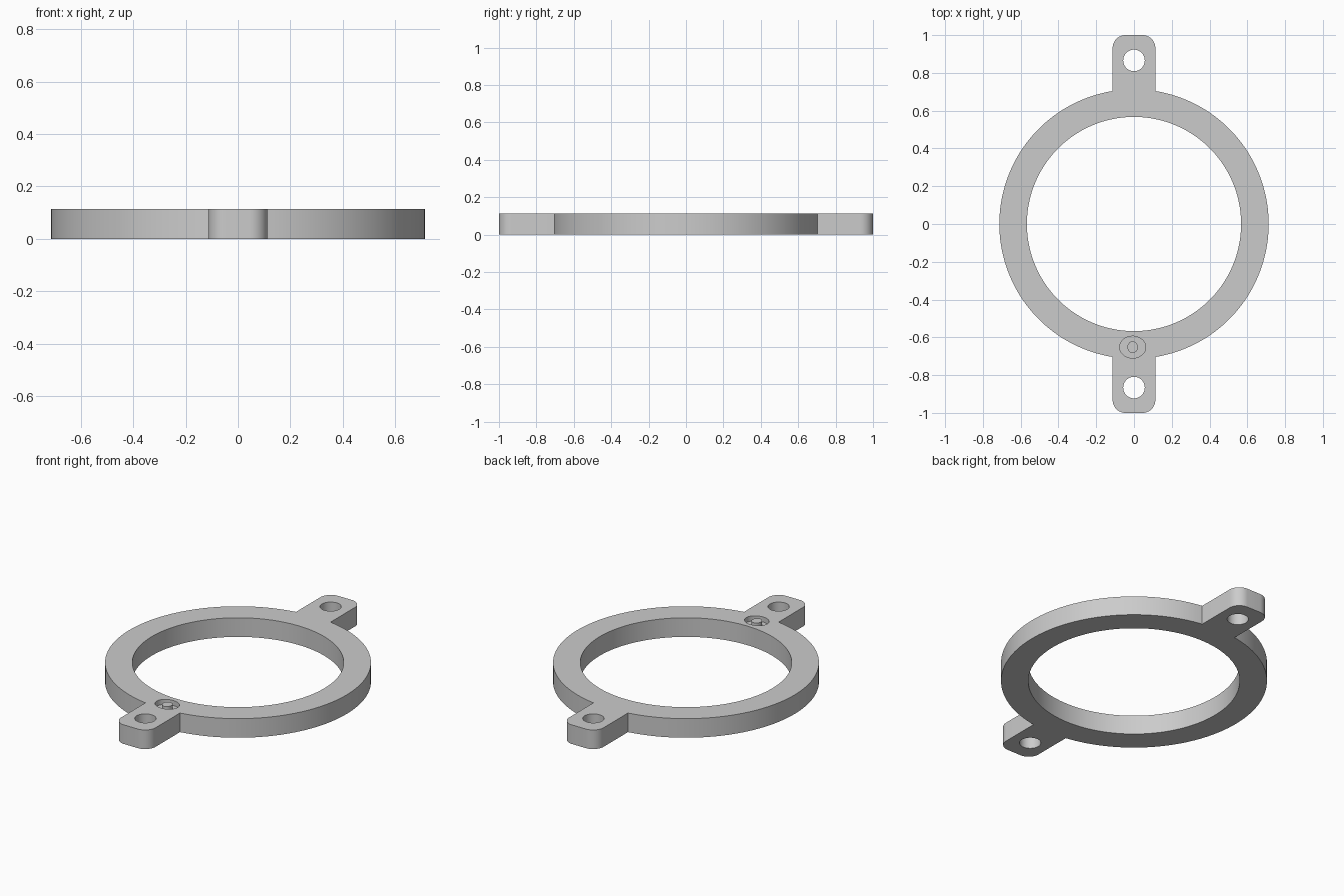
import bpy
import math

HEIGHT = 0.113

old = bpy.data.objects.get("Cube")
if old:
    bpy.data.objects.remove(old, do_unlink=True)

grey = bpy.data.materials.new("plain grey")
grey.use_nodes = True
grey.diffuse_color = (0.6, 0.6, 0.6, 1)
grey.node_tree.nodes["Principled BSDF"].inputs["Base Color"].default_value = (0.6, 0.6, 0.6, 1)


def cylinder(name, x, y, rx, ry, z0, z1, sides=64):
    bpy.ops.mesh.primitive_cylinder_add(vertices=sides, radius=1, depth=1,
                                        location=(x, y, (z0 + z1) / 2))
    obj = bpy.context.object
    obj.name = name
    obj.scale = (rx, ry, z1 - z0)
    bpy.ops.object.transform_apply(location=True, rotation=True, scale=True)
    obj.data.materials.append(grey)
    return obj


def lug(name, side):
    """Mounting tab with its two outer upright edges rounded."""
    inner, outer = 0.64, 1.0
    bpy.ops.mesh.primitive_cube_add(size=1, location=(0, side * (inner + outer) / 2, HEIGHT / 2))
    obj = bpy.context.object
    obj.name = name
    obj.scale = (0.226, outer - inner, HEIGHT)
    bpy.ops.object.transform_apply(location=True, rotation=True, scale=True)
    obj.data.materials.append(grey)
    weights = obj.data.attributes.new("bevel_weight_edge", 'FLOAT', 'EDGE')
    for edge in obj.data.edges:
        a, b = (obj.data.vertices[i].co for i in edge.vertices)
        if abs(a.z - b.z) > 0.05 and a.y * side > 0.9:
            weights.data[edge.index].value = 1
    bevel = obj.modifiers.new("round corners", 'BEVEL')
    bevel.limit_method = 'WEIGHT'
    bevel.width = 0.068
    bevel.segments = 12
    bpy.ops.object.modifier_apply(modifier=bevel.name)
    return obj


def combine(target, tool, operation):
    bpy.context.view_layer.objects.active = target
    mod = target.modifiers.new(tool.name, 'BOOLEAN')
    mod.operation = operation
    mod.solver = 'EXACT'
    mod.object = tool
    bpy.ops.object.modifier_apply(modifier=mod.name)
    bpy.data.objects.remove(tool, do_unlink=True)


# Ring body with a tab at the front and back
body = cylinder("mounting_ring", 0, 0, 0.713, 0.713, 0, HEIGHT, 160)
for side in (-1, 1):
    combine(body, lug("lug", side), 'UNION')

# Central bore and screw holes
combine(body, cylinder("bore", 0, 0, 0.567, 0.567, -0.1, 0.3, 160), 'DIFFERENCE')
for side in (-1, 1):
    combine(body, cylinder("screw_hole", 0, side * 0.866, 0.057, 0.057, -0.1, 0.3), 'DIFFERENCE')

# Oval groove around a small island in the front tab
FLOOR = HEIGHT - 0.03
groove = cylinder("groove", -0.007, -0.652, 0.069, 0.058, FLOOR, 0.2)
combine(groove, cylinder("island", -0.007, -0.652, 0.028, 0.031, -0.1, 0.3, 32), 'DIFFERENCE')
combine(body, groove, 'DIFFERENCE')

# Smooth round walls, sharp rims
bpy.ops.object.select_all(action='DESELECT')
body.select_set(True)
bpy.context.view_layer.objects.active = body
bpy.ops.object.shade_smooth_by_angle(angle=math.radians(30))
